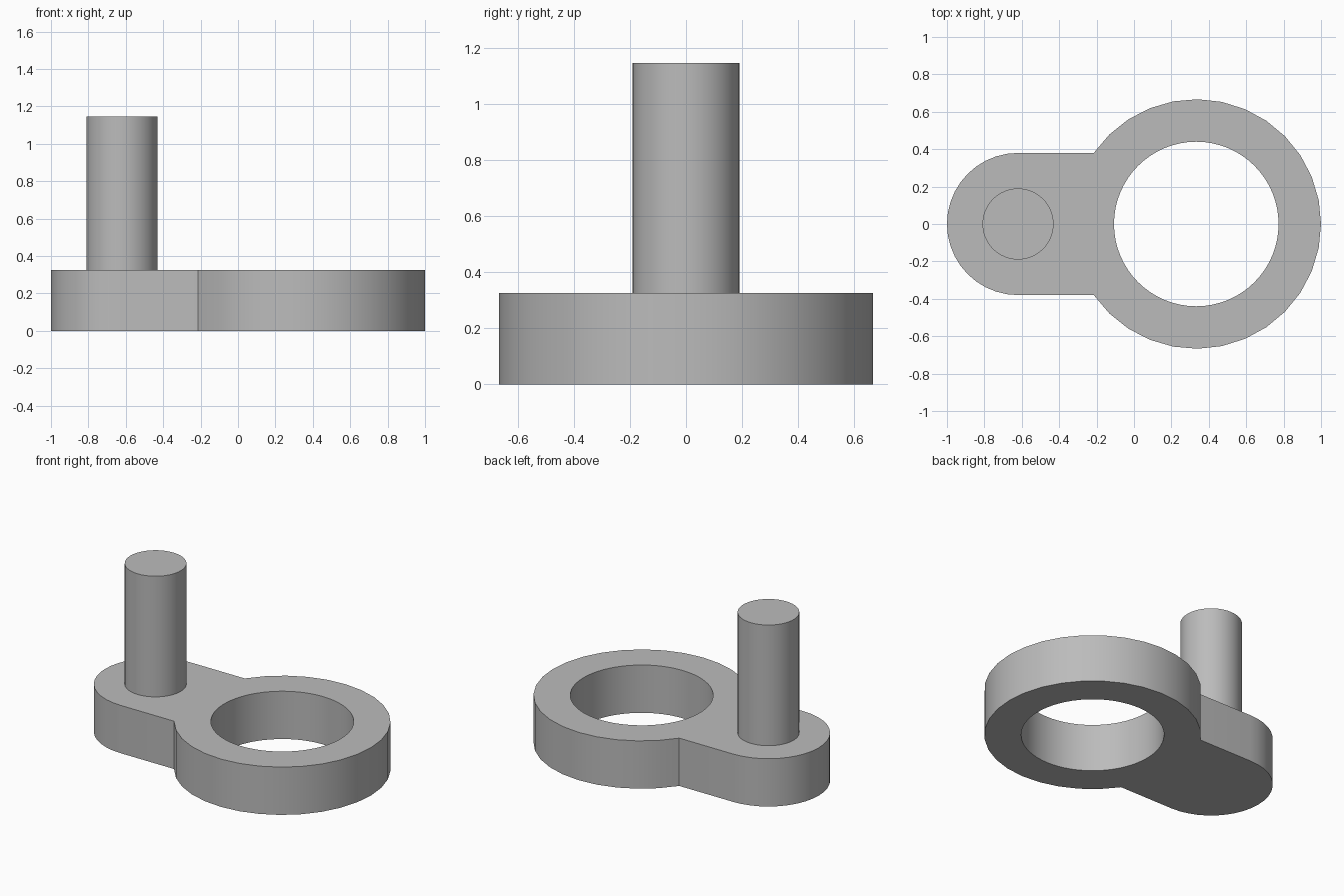
import bpy
import bmesh
from math import cos, sin, pi, asin

default = bpy.data.objects.get("Cube")
if default:
    bpy.data.objects.remove(default, do_unlink=True)

RING_X, RING_R, HOLE_R = 0.333, 0.667, 0.44
ARM_X, ARM_R, PIN_R = -0.62, 0.38, 0.19
PLATE_H, PIN_TOP = 0.325, 1.145

grey = bpy.data.materials.new("plain grey")
grey.use_nodes = True
colour = (0.5, 0.5, 0.5, 1)
grey.diffuse_color = colour
grey.node_tree.nodes["Principled BSDF"].inputs["Base Color"].default_value = colour


def arc(cx, r, start, end, steps):
    """Points along an arc centred on the x axis, both ends included."""
    angles = [start + (end - start) * i / steps for i in range(steps + 1)]
    return [(cx + r * cos(a), r * sin(a)) for a in angles]


def extrude_profile(name, loops, z0, z1):
    """Fill closed loops, with inner loops as holes, and raise them to a solid."""
    bm = bmesh.new()
    edges = []
    for loop in loops:
        verts = [bm.verts.new((x, y, z0)) for x, y in loop]
        edges += [bm.edges.new((v, verts[i - 1])) for i, v in enumerate(verts)]
    bmesh.ops.triangle_fill(bm, edges=edges, use_beauty=True, use_dissolve=False)
    base = bm.faces[:]
    top = bmesh.ops.extrude_face_region(bm, geom=base, use_keep_orig=True)
    raised = [g for g in top["geom"] if isinstance(g, bmesh.types.BMVert)]
    bmesh.ops.translate(bm, verts=raised, vec=(0, 0, z1 - z0))
    bmesh.ops.recalc_face_normals(bm, faces=bm.faces[:])
    mesh = bpy.data.meshes.new(name)
    bm.to_mesh(mesh)
    bm.free()
    mesh.materials.append(grey)
    obj = bpy.data.objects.new(name, mesh)
    bpy.context.collection.objects.link(obj)
    bpy.ops.object.select_all(action="DESELECT")
    obj.select_set(True)
    bpy.context.view_layer.objects.active = obj
    bpy.ops.object.shade_smooth_by_angle(angle=pi / 6)
    return obj


# Ring and rounded arm share one outline, pierced by the round hole
join = pi - asin(ARM_R / RING_R)
outline = arc(RING_X, RING_R, -join, join, 26) + arc(ARM_X, ARM_R, pi / 2, 3 * pi / 2, 20)
hole = arc(RING_X, HOLE_R, 0, 2 * pi, 64)[:-1]
extrude_profile("crank_plate", [outline, hole], 0, PLATE_H)

# Upright handle pin
pin = arc(ARM_X, PIN_R, 0, 2 * pi, 48)[:-1]
extrude_profile("handle_pin", [pin], PLATE_H, PIN_TOP)
